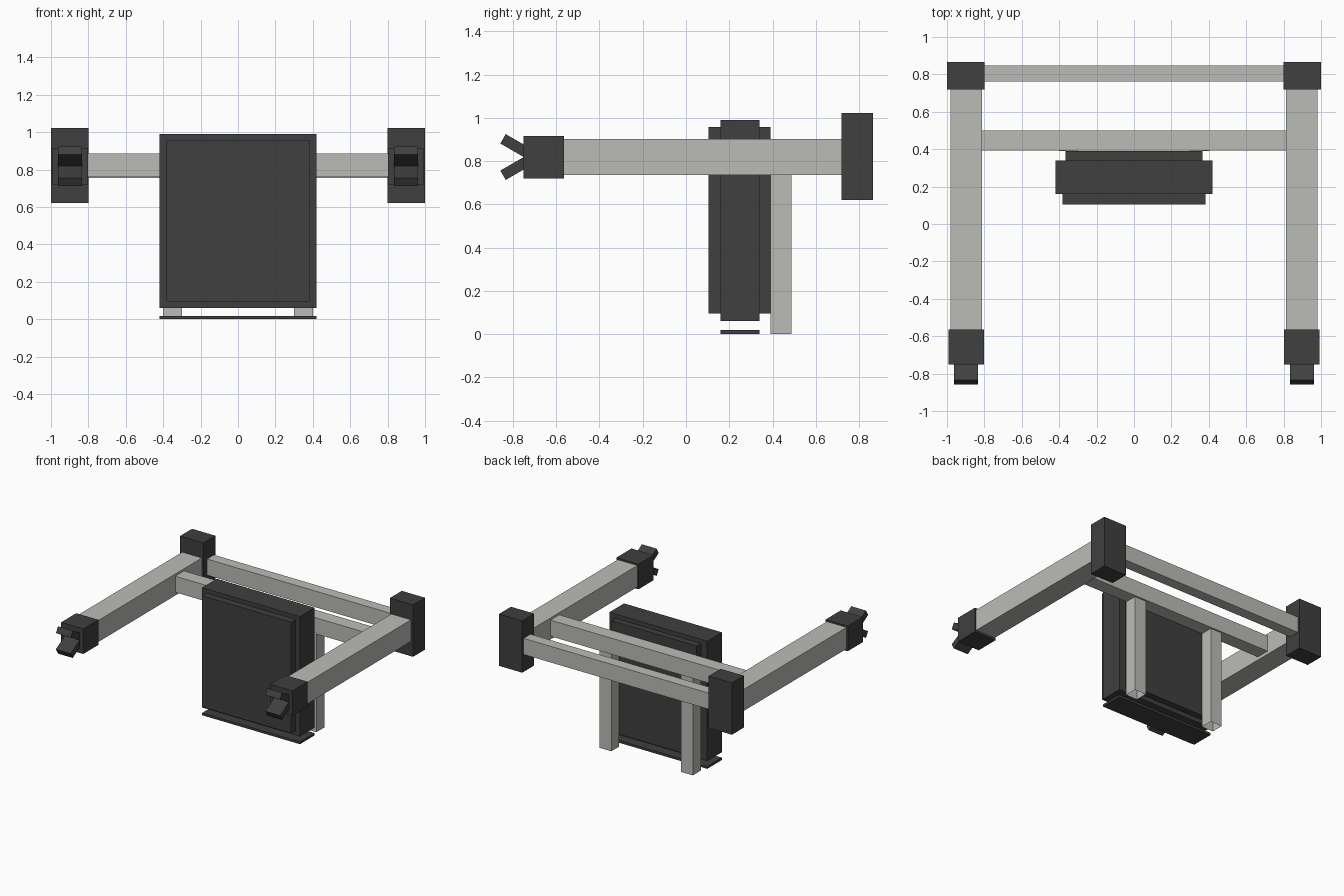
import bpy, bmesh, math
from mathutils import Matrix, Vector

if "Cube" in bpy.data.objects:
    bpy.data.objects.remove(bpy.data.objects["Cube"])


def material(name, rgb):
    m = bpy.data.materials.new(name)
    m.diffuse_color = (*rgb, 1)
    m.use_nodes = True
    m.node_tree.nodes["Principled BSDF"].inputs["Base Color"].default_value = m.diffuse_color
    return m


DARK = material("charcoal", (0.05, 0.05, 0.05))
LIGHT = material("light grey", (0.50, 0.50, 0.475))


def box(name, x, y, z, mat, tilt=0.0, pivot=(0, 0, 0), open_bottom=False):
    """Box from (min, max) ranges, optionally tilted about x at a pivot."""
    bm = bmesh.new()
    bmesh.ops.create_cube(bm, size=1)
    ranges = (x, y, z)
    for v in bm.verts:
        v.co = Vector([(r[0] + r[1]) / 2 + c * (r[1] - r[0]) for c, r in zip(v.co, ranges)])
    if open_bottom:
        bm.normal_update()
        low = [f for f in bm.faces if f.normal.z < -0.9]
        bmesh.ops.delete(bm, geom=low, context='FACES')
    if tilt:
        bmesh.ops.rotate(bm, cent=pivot, matrix=Matrix.Rotation(tilt, 3, 'X'), verts=bm.verts)
    me = bpy.data.meshes.new(name)
    bm.to_mesh(me)
    bm.free()
    me.materials.append(mat)
    ob = bpy.data.objects.new(name, me)
    bpy.context.collection.objects.link(ob)
    return ob


# Central cabinet with raised front and back panels, and foot plate
box("cabinet", (-0.42, 0.42), (0.16, 0.34), (0.06, 0.99), DARK)
box("front_panel", (-0.383, 0.383), (0.105, 0.17), (0.095, 0.958), DARK)
box("back_panel", (-0.365, 0.365), (0.33, 0.39), (0.095, 0.958), DARK)
box("foot_plate", (-0.42, 0.42), (0.16, 0.34), (0.0, 0.018), DARK)

# Cross rails
box("middle_rail", (-0.815, 0.815), (0.392, 0.50), (0.76, 0.885), LIGHT)
box("back_rail", (-0.80, 0.80), (0.763, 0.848), (0.755, 0.88), LIGHT)


def span(side, a, b):
    return tuple(sorted((side * a, side * b)))


# Parts repeated on both sides
for side, tag in ((-1, "left"), (1, "right")):
    box(f"{tag}_leg", span(side, 0.30, 0.40), (0.39, 0.487), (0.0, 0.77), LIGHT, open_bottom=True)
    box(f"{tag}_arm", span(side, 0.813, 0.982), (-0.57, 0.73), (0.735, 0.902), LIGHT)
    box(f"{tag}_shoulder_block", span(side, 0.80, 1.0), (0.718, 0.865), (0.62, 1.022), DARK)
    box(f"{tag}_wrist_block", span(side, 0.803, 0.993), (-0.75, -0.565), (0.72, 0.915), DARK)
    # Gripper jaws open in a V from the wrist
    pivot = (0, -0.75, 0.8185)
    jaw_x = span(side, 0.835, 0.962)
    box(f"{tag}_upper_jaw", jaw_x, (-0.875, -0.71), (0.8185, 0.8685), DARK,
        -math.radians(30), pivot)
    box(f"{tag}_lower_jaw", jaw_x, (-0.875, -0.71), (0.7685, 0.8185), DARK,
        math.radians(30), pivot)
